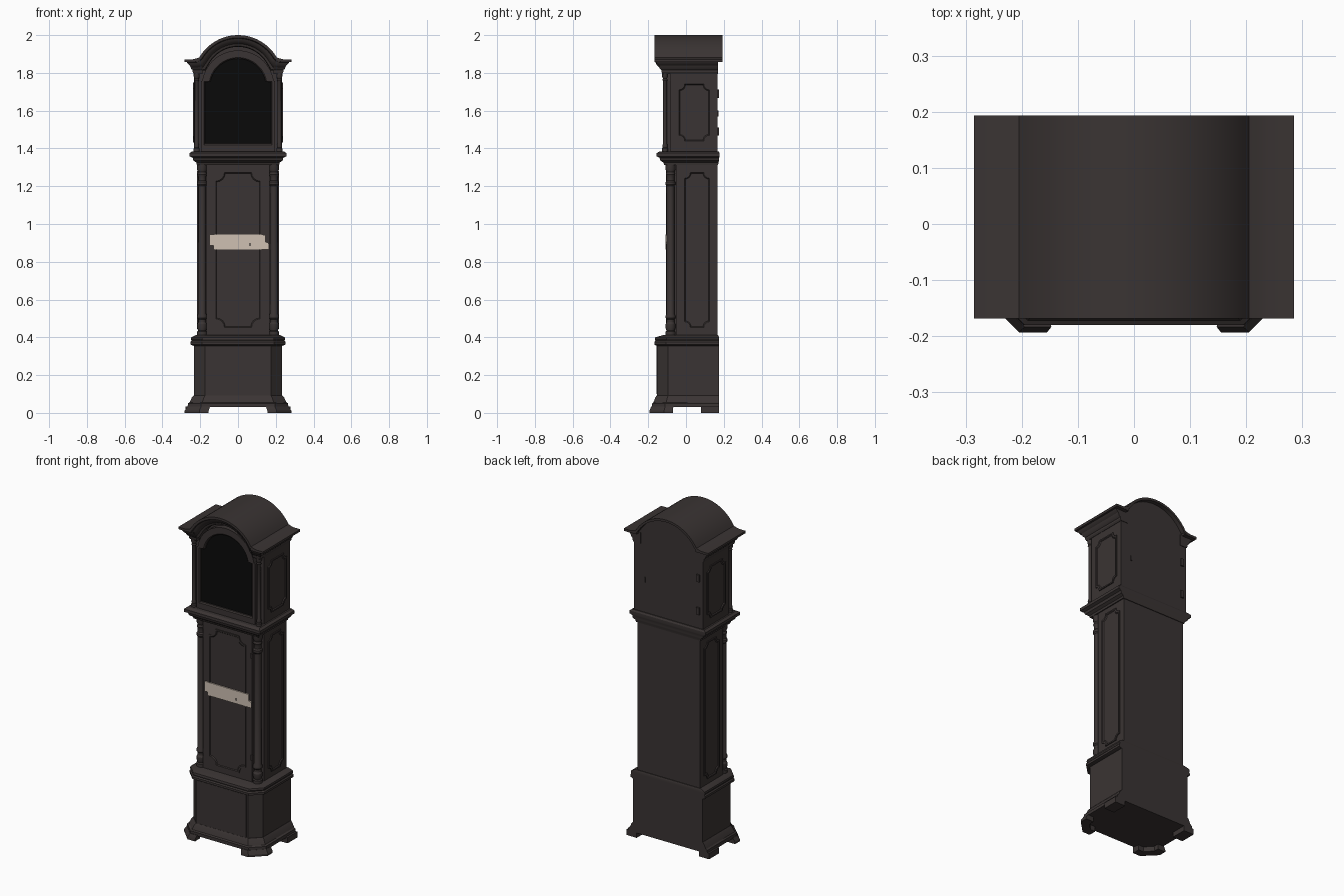
import bpy, bmesh
from math import sin, cos, pi, radians

cube = bpy.data.objects.get("Cube")
if cube:
    bpy.data.objects.remove(cube, do_unlink=True)


def material(name, rgb):
    m = bpy.data.materials.new(name)
    m.use_nodes = True
    col = (*rgb, 1)
    m.diffuse_color = col
    m.node_tree.nodes["Principled BSDF"].inputs["Base Color"].default_value = col
    return m


WOOD = material("dark brown wood", (0.042, 0.034, 0.033))
GLASS = material("black glass", (0.003, 0.003, 0.003))
CREAM = material("cream paper", (0.62, 0.53, 0.45))
parts = []


def loft(name, rings, mat=WOOD, mirror=False, closed=True, loop=False):
    """Skin a list of rings; closed rings get end caps unless they loop."""
    bm = bmesh.new()
    vs = [[bm.verts.new(p) for p in r] for r in rings]
    n = len(rings[0])
    pairs = list(zip(vs, vs[1:])) + ([(vs[-1], vs[0])] if loop else [])
    for a, b in pairs:
        for i in range(n if closed else n - 1):
            j = (i + 1) % n
            bm.faces.new((a[i], a[j], b[j], b[i]))
    if closed and not loop:
        bm.faces.new(vs[0])
        bm.faces.new(vs[-1])
    bmesh.ops.recalc_face_normals(bm, faces=bm.faces)
    me = bpy.data.meshes.new(name)
    bm.to_mesh(me)
    bm.free()
    me.materials.append(mat)
    ob = bpy.data.objects.new(name, me)
    bpy.context.collection.objects.link(ob)
    if mirror:
        ob.modifiers.new("Mirror", "MIRROR")
    parts.append(ob)


def box(name, x, y, z, mat=WOOD, mirror=False):
    ring = [(x[0], y[0]), (x[1], y[0]), (x[1], y[1]), (x[0], y[1])]
    loft(name, [[(*p, h) for p in ring] for h in z], mat, mirror)


def plan(hx, yf, yb, c=0):
    """Floor outline with the two front corners cut off by c."""
    half = [(hx, yb), (hx, yf + c), (hx - c, yf)] if c else [(hx, yb), (hx, yf)]
    return half + [(-x, y) for x, y in reversed(half)]


def moulding(name, rows):
    """Stacked outlines, rows of (z, half width, front, back, corner cut)."""
    loft(name, [[(*p, r[0]) for p in plan(*r[1:])] for r in rows])


def lathe(name, x, y, profile, n=20):
    loft(name, [[(x + r * cos(2 * pi * i / n), y + r * sin(2 * pi * i / n), z)
                 for i in range(n)] for r, z in profile], mirror=True)


def notched(u, v, r, inset):
    """Rectangle with scooped corners, shrunk by inset."""
    pts = []
    corners = [(u[1], v[0], 180), (u[1], v[1], 270), (u[0], v[1], 0), (u[0], v[0], 90)]
    cu, cv = sum(u) / 2, sum(v) / 2
    for a, b, start in corners:
        a += inset if a < cu else -inset
        b += inset if b < cv else -inset
        for k in range(5):
            t = radians(start - 22.5 * k)
            pts.append((a + r * cos(t), b + r * sin(t)))
    return pts


def panel(name, u, v, r, at, side):
    """Scooped panel with a bevelled rim on the front or on both sides."""
    steps = [(0, 0), (0, 0.006), (0.008, 0.006), (0.012, 0.001)]
    rings = []
    for inset, h in steps:
        ring = notched(u, v, r, inset)
        rings.append([(at + h, a, b) if side else (a, at - h, b) for a, b in ring])
    loft(name, rings, mirror=side)


# Bracket feet, flared towards the floor
front_foot = [(0.155, -0.193), (0.205, -0.193), (0.282, -0.116), (0.282, -0.07)]
foot_inside = [(0.23, -0.07), (0.23, -0.1), (0.19, -0.145), (0.155, -0.145)]
loft("front_foot", [[(x * s, y * s, z) for x, y in front_foot] + [(*p, z) for p in foot_inside]
                    for z, s in ((0, 1), (0.012, 1), (0.035, 0.95))], mirror=True)
box("rear_foot", (0.21, 0.278), (0.08, 0.175), (0, 0.035), mirror=True)

# Plinth with moulded skirt and cap
moulding("plinth_skirt", [(0.03, 0.267, -0.18, 0.175, 0.07), (0.05, 0.265, -0.18, 0.175, 0.07),
                          (0.056, 0.256, -0.172, 0.175, 0.067), (0.08, 0.245, -0.163, 0.175, 0.064),
                          (0.092, 0.235, -0.155, 0.175, 0.06)])
moulding("plinth_body", [(0.08, 0.234, -0.154, 0.175, 0.06), (0.37, 0.234, -0.154, 0.175, 0.06)])
box("plinth_front_panel", (-0.165, 0.165), (-0.157, -0.15), (0.1, 0.355))
moulding("plinth_cap", [(0.355, 0.235, -0.155, 0.175, 0.06), (0.362, 0.252, -0.168, 0.175, 0.062),
                        (0.375, 0.252, -0.168, 0.175, 0.062), (0.382, 0.246, -0.162, 0.175, 0.06),
                        (0.39, 0.25, -0.165, 0.175, 0.06), (0.4, 0.248, -0.163, 0.175, 0.06),
                        (0.412, 0.222, -0.12, 0.17, 0.03)])

# Trunk with recessed front corners
trunk = [(0.212, 0.166), (0.212, -0.054), (0.166, -0.054), (0.166, -0.1)]
trunk += [(-x, y) for x, y in reversed(trunk)]
loft("trunk", [[(*p, z) for p in trunk] for z in (0.4, 1.33)])
panel("trunk_door_panel", (-0.125, 0.125), (0.445, 1.28), 0.045, -0.1, False)
panel("trunk_side_panel", (-0.015, 0.132), (0.445, 1.28), 0.03, 0.212, True)
lathe("trunk_column", 0.19, -0.082,
      [(0.027, 0.405), (0.027, 0.43), (0.021, 0.435), (0.026, 0.45), (0.026, 0.47), (0.02, 0.48),
       (0.02, 0.495), (0.026, 0.502), (0.026, 0.515), (0.021, 0.525), (0.02, 1.2), (0.026, 1.208),
       (0.026, 1.222), (0.02, 1.23), (0.02, 1.25), (0.025, 1.262), (0.021, 1.275), (0.027, 1.29),
       (0.027, 1.325)])
for i, z in enumerate((0.56, 0.88, 1.18)):
    box(f"door_hinge_{i + 1}", (0.158, 0.17), (-0.107, -0.095), (z - 0.015, z + 0.015))

# Torn paper strip with a keyhole across the trunk door
strip = [(-0.15, 0.885), (-0.13, 0.885), (-0.13, 0.865), (0.162, 0.865), (0.162, 0.9),
         (0.145, 0.905), (0.145, 0.943), (-0.15, 0.945)]
loft("paper_strip", [[(x, y, z) for x, z in strip] for y in (-0.1, -0.108)], CREAM)
box("keyhole", (0.06, 0.066), (-0.1095, -0.107), (0.884, 0.9), GLASS)

# Moulded shelf under the hood
moulding("hood_shelf", [(1.312, 0.218, -0.115, 0.17), (1.325, 0.22, -0.12, 0.172),
                        (1.335, 0.236, -0.135, 0.175), (1.35, 0.24, -0.14, 0.175),
                        (1.358, 0.256, -0.155, 0.178), (1.375, 0.256, -0.155, 0.178),
                        (1.385, 0.242, -0.14, 0.172)])


# Hood outline: flat shoulders rising into an arch
def arch(d):
    right = [(0.285 - d, 1.872 - d), (0.24 - 0.6 * d, 1.872 - d), (0.222 - 0.8 * d, 1.876 - d)]
    span = [radians(30 + 5 * k) for k in range(25)]
    curve = [((0.237 - d) * cos(t), 1.763 + (0.237 - d) * sin(t)) for t in span]
    return right + curve + [(-x, z) for x, z in reversed(right)]


body = [(0.232, 1.375), (0.232, 1.858)] + arch(0.014)[2:-2] + [(-0.232, 1.858), (-0.232, 1.375)]
loft("hood_case", [[(x, y, z) for x, z in body] for y in (-0.083, 0.167)])
panel("hood_side_panel", (-0.045, 0.132), (1.432, 1.748), 0.03, 0.232, True)

# Arched roof sheet rolling into the front crown moulding
crown = [(0.014, 0.16), (0.014, 0.193), (0, 0.193), (0, -0.168), (0.014, -0.168), (0.018, -0.16),
         (0.03, -0.155), (0.042, -0.142), (0.046, -0.134), (0.058, -0.13), (0.062, -0.12), (0.062, -0.08)]
loft("roof_crown", [[(x, y, z) for x, z in arch(d)] for d, y in crown], closed=False)

# Cornice returns and eaves at both shoulders
cornice = [(1.795, 0.234, -0.125), (1.805, 0.24, -0.13), (1.815, 0.24, -0.13), (1.822, 0.248, -0.138),
           (1.84, 0.255, -0.145), (1.85, 0.268, -0.155), (1.862, 0.274, -0.16)]
loft("cornice_return", [[(0.188, yf, z), (hx, yf, z), (hx, 0.17, z), (0.188, 0.17, z)]
                        for z, hx, yf in cornice], mirror=True)
box("eave", (0.2, 0.284), (-0.167, 0.192), (1.858, 1.871), mirror=True)


# Hood door: arched frame around dark glass
def door_outline(w, bottom, shoulder, notch, r):
    side = [(w, bottom), (w, shoulder), (notch, shoulder + 0.002)]
    span = [radians(11 + 158 * k / 24) for k in range(25)]
    curve = [(r * cos(t), 1.727 + r * sin(t)) for t in span]
    return side + curve + [(-x, z) for x, z in reversed(side)]


outer = door_outline(0.197, 1.383, 1.756, 0.19, 0.192)
rim = door_outline(0.18, 1.419, 1.753, 0.153, 0.154)
inner = door_outline(0.174, 1.425, 1.752, 0.147, 0.148)
frame = ((outer, -0.08), (outer, -0.118), (rim, -0.118), (inner, -0.112), (inner, -0.08))
loft("hood_door_frame", [[(x, y, z) for x, z in o] for o, y in frame], loop=True)
loft("hood_door_glass", [[(x, y, z) for x, z in rim] for y in (-0.095, -0.102)], GLASS)

# Slim freestanding hood columns
lathe("hood_column", 0.219, -0.111,
      [(0.016, 1.38), (0.016, 1.4), (0.012, 1.405), (0.014, 1.415), (0.011, 1.425), (0.01, 1.755),
       (0.014, 1.762), (0.011, 1.77), (0.016, 1.782), (0.016, 1.8)], 16)

# Rear hinges and latch on the hood
for i, z in enumerate((1.69, 1.49)):
    box(f"rear_hinge_{i + 1}", (-0.21, -0.19), (0.16, 0.175), (z - 0.022, z + 0.022))
box("rear_latch", (0.155, 0.165), (0.16, 0.172), (1.57, 1.6))

# Smooth the turned and arched surfaces, keep the edges crisp
bpy.ops.object.select_all(action="DESELECT")
for ob in parts:
    ob.select_set(True)
bpy.context.view_layer.objects.active = parts[0]
bpy.ops.object.shade_smooth_by_angle(angle=radians(30))
